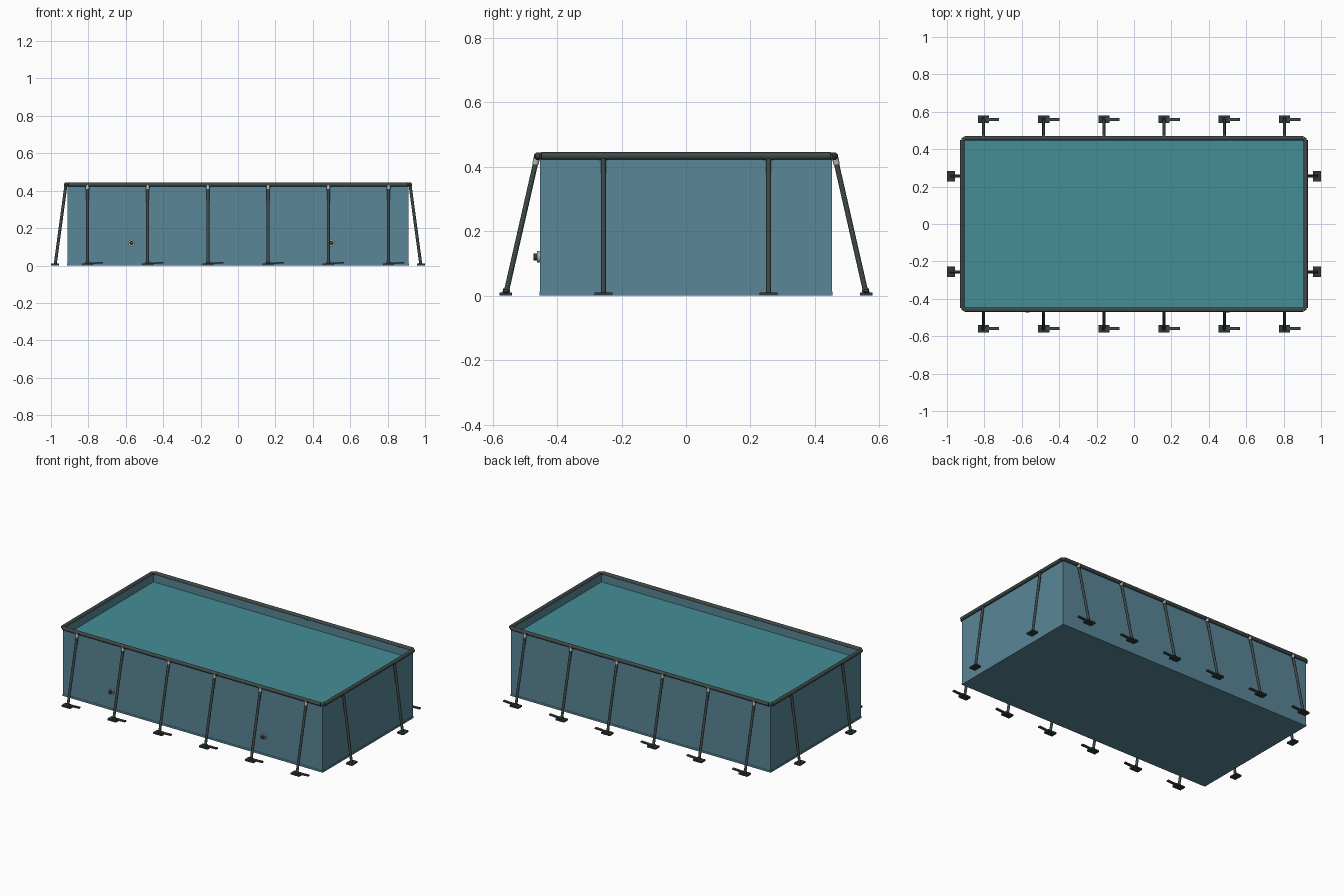
import bpy, bmesh, math
from mathutils import Vector

if "Cube" in bpy.data.objects:
    bpy.data.objects.remove(bpy.data.objects["Cube"])

def mat(name, c):
    m = bpy.data.materials.new(name)
    m.diffuse_color = (*c, 1)
    m.use_nodes = True
    m.node_tree.nodes["Principled BSDF"].inputs["Base Color"].default_value = m.diffuse_color
    return m

LINER = mat("liner_blue", (0.10, 0.24, 0.31))
WATER = mat("water_teal", (0.06, 0.27, 0.31))
STEEL = mat("dark_steel", (0.05, 0.065, 0.065))
DARK = mat("dark_plastic", (0.03, 0.04, 0.04))
PALE = mat("pale_plastic", (0.45, 0.45, 0.42))

def finish(bm, name, m):
    me = bpy.data.meshes.new(name)
    bmesh.ops.recalc_face_normals(bm, faces=bm.faces)
    bm.to_mesh(me)
    bm.free()
    o = bpy.data.objects.new(name, me)
    bpy.context.collection.objects.link(o)
    me.materials.append(m)
    return o

def box(name, c, s, m, tilt=0.0):
    bm = bmesh.new()
    bmesh.ops.create_cube(bm, size=1)
    for v in bm.verts:
        v.co = Vector((v.co.x * s[0], v.co.y * s[1], v.co.z * s[2]))
    o = finish(bm, name, m)
    o.location = c
    o.rotation_euler.y = tilt
    return o

def tube(name, a, b, r, m, n=16):
    a, b = Vector(a), Vector(b)
    bm = bmesh.new()
    bmesh.ops.create_cone(bm, cap_ends=True, segments=n, radius1=r, radius2=r, depth=(b - a).length)
    for f in bm.faces:
        f.smooth = len(f.verts) == 4
    for e in bm.edges:
        e.smooth = all(len(f.verts) == 4 for f in e.link_faces)
    o = finish(bm, name, m)
    o.location = (a + b) / 2
    o.rotation_euler = (b - a).to_track_quat('Z', 'Y').to_euler()
    return o

X, Y, TOP, RZ = 0.912, 0.453, 0.434, 0.433

# open liner with floor
bm = bmesh.new()
bmesh.ops.create_cube(bm, size=1)
for v in bm.verts:
    v.co = Vector((v.co.x * 2 * X, v.co.y * 2 * Y, (v.co.z + 0.5) * TOP))
bmesh.ops.delete(bm, geom=[f for f in bm.faces if f.calc_center_median().z > TOP - 0.01], context='FACES')
liner = finish(bm, "liner", LINER)
sol = liner.modifiers.new("thickness", 'SOLIDIFY')
sol.thickness = 0.005
sol.offset = -1

# water surface
bm = bmesh.new()
bmesh.ops.create_grid(bm, x_segments=1, y_segments=1, size=1)
for v in bm.verts:
    v.co = Vector((v.co.x * (X - 0.004), v.co.y * (Y - 0.004), 0.38))
finish(bm, "water_surface", WATER)

# welded seam around the base
for s in (-1, 1):
    box("base_seam_long", (0, s * Y, 0.006), (2 * X + 0.004, 0.004, 0.012), LINER)
    box("base_seam_short", (s * X, 0, 0.006), (0.004, 2 * Y, 0.012), LINER)

# top rails and corner elbows
RX, RY = 0.918, 0.459
for s in (-1, 1):
    tube("long_rail", (-0.905, s * RY, RZ), (0.905, s * RY, RZ), 0.0115, STEEL)
    tube("short_rail", (s * RX, -0.448, RZ), (s * RX, 0.448, RZ), 0.0115, STEEL)
    for t in (-1, 1):
        tube("corner_elbow", (s * 0.904, t * RY, RZ), (s * RX, t * 0.447, RZ), 0.0105, STEEL)

# long side legs with sleeves, feet and ground straps
for s in (-1, 1):
    for x in (-0.805, -0.483, -0.161, 0.161, 0.483, 0.805):
        top, foot = Vector((x, s * 0.462, 0.43)), Vector((x, s * 0.558, 0.008))
        tube("side_leg", top, foot, 0.008, STEEL)
        tube("side_leg_sleeve", top, top.lerp(foot, 0.055), 0.0098, PALE)
        tube("rail_sleeve", (x - 0.015, s * 0.4595, RZ - 0.001), (x + 0.015, s * 0.4595, RZ - 0.001), 0.0122, STEEL)
        box("side_foot", (x, s * 0.559, 0.005), (0.06, 0.04, 0.01), DARK)
        tube("side_foot_cup", (x, s * 0.559, 0.004), (x, s * 0.556, 0.02), 0.011, DARK)
        box("ground_strap", (x + 0.043, s * 0.559, 0.013), (0.082, 0.015, 0.008), STEEL, math.radians(-3))

# short end legs with feet
for s in (-1, 1):
    for y in (-0.256, 0.256):
        top, foot = Vector((s * 0.92, y, 0.43)), Vector((s * 0.977, y, 0.008))
        tube("end_leg", top, foot, 0.008, STEEL)
        tube("end_rail_sleeve", (s * 0.9185, y - 0.015, RZ - 0.001), (s * 0.9185, y + 0.015, RZ - 0.001), 0.0122, STEEL)
        box("end_foot", (s * 0.979, y, 0.005), (0.042, 0.055, 0.01), DARK)

# hose fittings on the front wall
for x in (-0.57, 0.5):
    tube("hose_fitting_flange", (x, -0.45, 0.12), (x, -0.462, 0.12), 0.018, PALE, 24)
    tube("hose_fitting_cap", (x, -0.455, 0.12), (x, -0.473, 0.12), 0.0105, DARK, 20)
